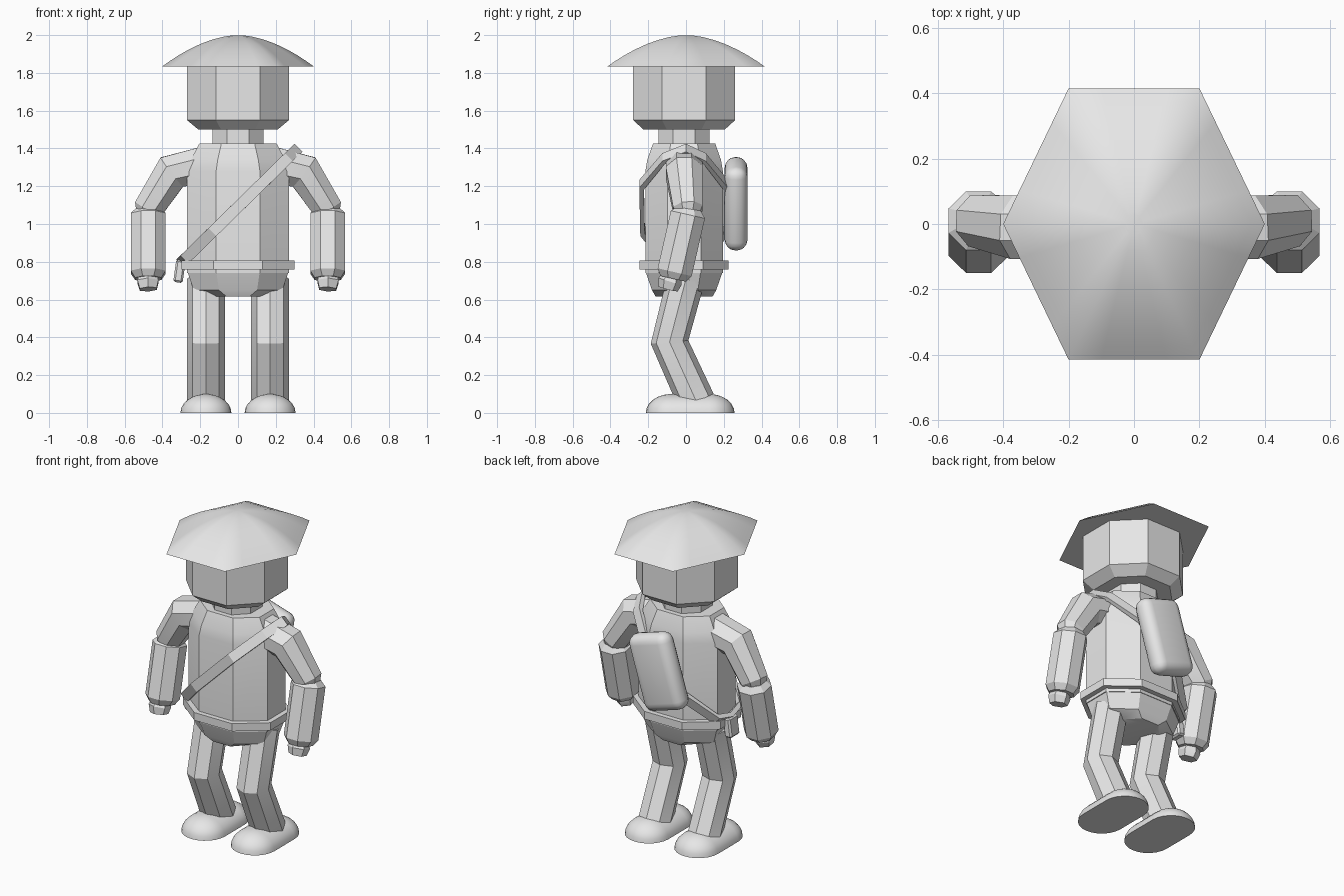
import bpy, bmesh, math
from mathutils import Vector

if "Cube" in bpy.data.objects:
    bpy.data.objects.remove(bpy.data.objects["Cube"])

GREY = bpy.data.materials.new("plain_grey")
GREY.diffuse_color = (0.8, 0.8, 0.8, 1)
GREY.use_nodes = True
GREY.node_tree.nodes["Principled BSDF"].inputs["Base Color"].default_value = GREY.diffuse_color


def finish(name, bm, angle=25):
    bmesh.ops.recalc_face_normals(bm, faces=bm.faces)
    mesh = bpy.data.meshes.new(name)
    bm.to_mesh(mesh)
    bm.free()
    mesh.materials.append(GREY)
    ob = bpy.data.objects.new(name, mesh)
    bpy.context.collection.objects.link(ob)
    bpy.ops.object.select_all(action='DESELECT')
    ob.select_set(True)
    bpy.context.view_layer.objects.active = ob
    bpy.ops.object.shade_smooth_by_angle(angle=math.radians(angle))
    return ob


def loft(name, rings, angle=25, closed=False):
    """Skin a list of equal-length point rings, capped or closed into a loop."""
    bm = bmesh.new()
    vs = [[bm.verts.new(p) for p in r] for r in rings]
    n = len(vs[0])
    pairs = list(zip(vs, vs[1:])) + ([(vs[-1], vs[0])] if closed else [])
    for a, b in pairs:
        for i in range(n):
            bm.faces.new((a[i], a[(i + 1) % n], b[(i + 1) % n], b[i]))
    if not closed:
        bm.faces.new(vs[0])
        bm.faces.new(vs[-1])
    return finish(name, bm, angle)


def octagon(rx, ry, z, cy=-0.01, k=0.43):
    """Flat-fronted octagon; k is the corner position along each side."""
    c = [(1, -k), (1, k), (k, 1), (-k, 1), (-1, k), (-1, -k), (-k, -1), (k, -1)]
    return [(x * rx, cy + y * ry, z) for x, y in c]


def tube(name, pts, radii, n=8, phase=0.0, angle=25):
    """Faceted limb following a path with mitred joints."""
    pts = [Vector(p) for p in pts]
    rings = []
    for i, p in enumerate(pts):
        t = pts[min(i + 1, len(pts) - 1)] - pts[max(i - 1, 0)]
        t.normalize()
        u = Vector((0, 1, 0))
        u = (u - t * u.dot(t)).normalized()
        w = t.cross(u)
        rings.append([p + radii[i] * (u * math.cos(phase + math.tau * j / n)
                                      + w * math.sin(phase + math.tau * j / n))
                      for j in range(n)])
    return loft(name, rings, angle)


# Hat: hexagonal dome with a flat underside
hexa = [(0.4, 0), (0.2, 0.415), (-0.2, 0.415), (-0.4, 0), (-0.2, -0.415), (0.2, -0.415)]
rings = []
for s in (1, 0.9, 0.78, 0.65, 0.5, 0.35, 0.2, 0.08):
    z = 1.835 + 0.165 * (1 - s ** 1.8)
    ring = []
    for i, (x, y) in enumerate(hexa):
        x2, y2 = hexa[(i + 1) % 6]
        for f in (0, 0.25, 0.5, 0.75):
            ring.append((s * (x + (x2 - x) * f), s * (y + (y2 - y) * f), z))
    rings.append(ring)
loft("hat", rings, 70)

# Head and neck
loft("head", [octagon(0.21, 0.215, 1.5), octagon(0.27, 0.27, 1.55), octagon(0.27, 0.27, 1.84)])
loft("neck", [octagon(0.135, 0.135, 1.38), octagon(0.135, 0.135, 1.51)])

# Torso, pelvis and belt
loft("torso", [octagon(0.27, 0.205, 0.74), octagon(0.27, 0.205, 1.28),
               octagon(0.25, 0.195, 1.34), octagon(0.205, 0.165, 1.425)])
loft("pelvis", [octagon(0.14, 0.15, 0.615), octagon(0.235, 0.17, 0.65), octagon(0.268, 0.205, 0.75)])
loft("belt", [octagon(0.30, 0.235, 0.76), octagon(0.30, 0.235, 0.808)])

for side, s in (("left", 1), ("right", -1)):
    # Sleeve bending from the shoulder down to the elbow
    tube(side + "_upper_arm",
         [(s * 0.17, -0.01, 1.315), (s * 0.35, -0.01, 1.275), (s * 0.475, 0.01, 1.08), (s * 0.48, 0.01, 1.04)],
         [0.105, 0.105, 0.085, 0.06], phase=math.pi / 8)
    # Forearm with chamfered ends
    tube(side + "_forearm",
         [(s * 0.475, 0.015, 1.08), (s * 0.475, 0.01, 1.05), (s * 0.475, -0.06, 0.745), (s * 0.475, -0.068, 0.71)],
         [0.07, 0.1, 0.1, 0.075], phase=math.pi / 8)
    tube(side + "_hand", [(s * 0.475, -0.068, 0.74), (s * 0.477, -0.085, 0.695), (s * 0.475, -0.095, 0.655)],
         [0.048, 0.064, 0.052], n=6)
    # Bent leg
    tube(side + "_leg", [(s * 0.17, 0.0, 0.71), (s * 0.17, -0.087, 0.375), (s * 0.17, 0.055, 0.06)],
         [0.1, 0.1, 0.1])
    # Foot: stretched half dome with a flat sole
    rings = []
    for a in (0, 0.25, 0.5, 0.75, 1.0, 1.25, 1.5):
        r = 0.135 * math.cos(a)
        ring = []
        for j in range(26):
            t = math.pi * (j if j < 13 else j - 1) / 12
            off = 0.122 if j < 13 else -0.078
            ring.append((s * 0.17 + r * math.cos(t), off + r * math.sin(t), 0.1 * math.sin(a)))
        rings.append(ring)
    loft(side + "_foot", rings, 50)

# Diagonal strap looping over the left shoulder to the right hip
path = [(0.31, 0.0), (0.26, -0.12), (0.12, -0.235), (-0.13, -0.23), (-0.275, -0.12),
        (-0.295, 0.0), (-0.275, 0.1), (-0.13, 0.21), (0.12, 0.21), (0.26, 0.1)]
wide = Vector((-0.7, 0, 0.7)) * 0.03
rings = []
for x, y in path:
    c = Vector((x, y, 1.09 + 0.98 * x))
    out = Vector((x, y * 1.3, x)).normalized() * 0.014
    rings.append([c + wide + out, c - wide + out, c - wide - out, c + wide - out])
loft("strap", rings, 25, closed=True)


def block(name, loc, size, tilt, bevel, segments, angle):
    bm = bmesh.new()
    bmesh.ops.create_cube(bm, size=1)
    bmesh.ops.scale(bm, vec=size, verts=bm.verts)
    bmesh.ops.bevel(bm, geom=bm.edges[:], offset=bevel, segments=segments,
                    profile=0.5, affect='EDGES')
    ob = finish(name, bm, angle)
    ob.location = loc
    ob.rotation_euler = (0, tilt, 0)


# Slung pack on the back and small pouch on the hip
block("pack", (0.0, 0.265, 1.107), (0.28, 0.12, 0.46), math.radians(17), 0.055, 4, 50)
block("hip_pouch", (-0.31, 0.0, 0.75), (0.05, 0.09, 0.12), math.radians(8), 0.01, 1, 25)
